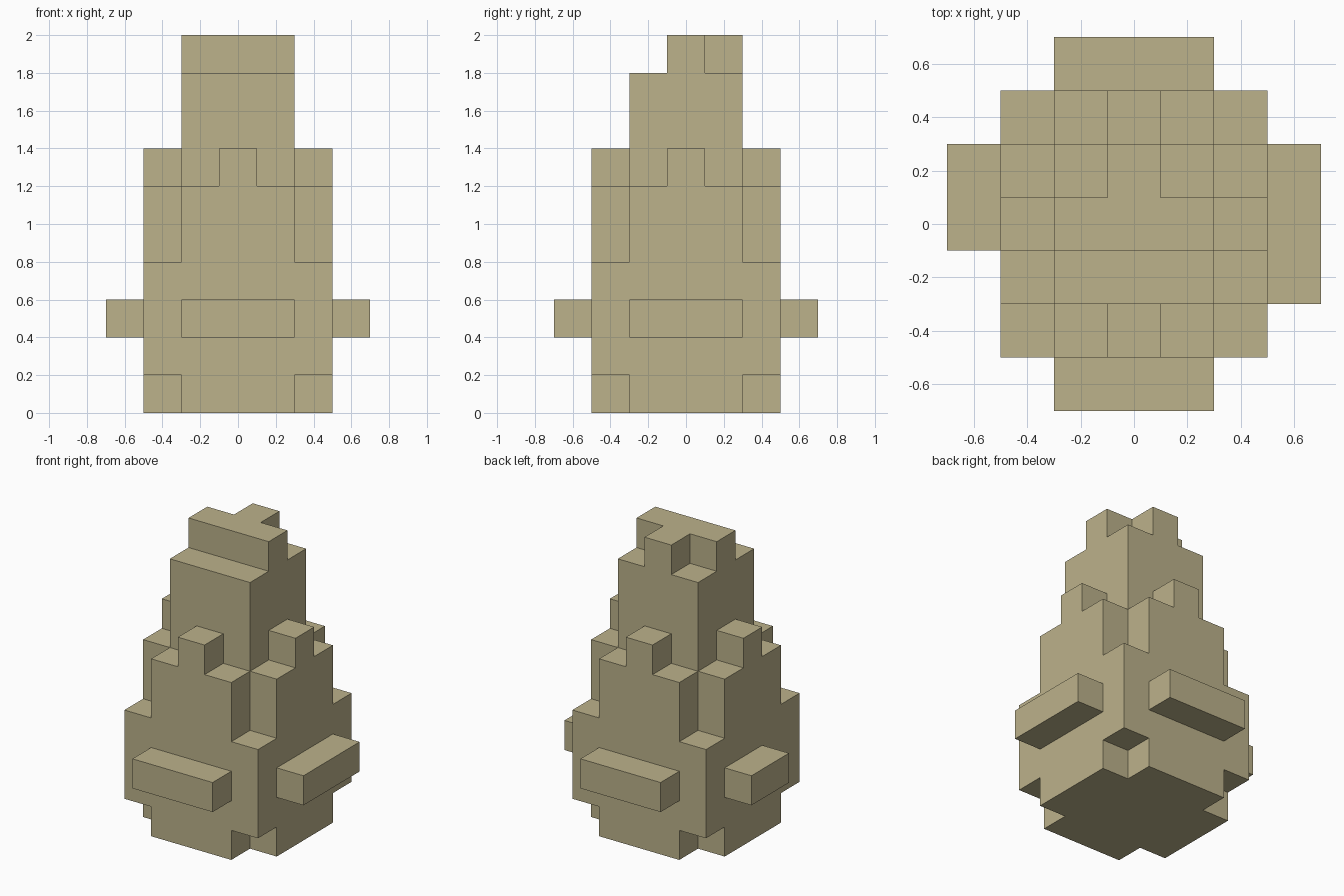
import bpy, bmesh, math
from mathutils import Vector
from itertools import product

CELL = 0.2

cube = bpy.data.objects.get("Cube")
if cube:
    bpy.data.objects.remove(cube, do_unlink=True)

# Single sandy colour
sand = bpy.data.materials.new("sand")
sand.use_nodes = True
colour = (0.503, 0.445, 0.258, 1.0)
sand.diffuse_color = colour
sand.node_tree.nodes["Principled BSDF"].inputs["Base Color"].default_value = colour


def box(x, y, z):
    """Cells in inclusive index ranges, counted from the centre and the floor."""
    return set(product(*(range(a, b + 1) for a, b in (x, y, z))))


def cross(z):
    """Five-cell square with its corners cut away."""
    return box((-2, 2), (-1, 1), z) | box((-1, 1), (-2, 2), z)


def nub(x, y):
    return box((x, x), (y, y), (6, 6))


# Parts as groups of cells
parts = {
    "base": cross((0, 0)),
    "body": box((-2, 2), (-2, 2), (1, 3)),
    "shoulders": cross((4, 5)),
    "neck": box((-1, 1), (-1, 1), (6, 8)),
    "crest": box((-1, 1), (0, 0), (9, 9)) | box((0, 0), (1, 1), (9, 9)),
    "front_ledge": box((-1, 1), (-3, -3), (2, 2)),
    "back_ledge": box((-1, 1), (3, 3), (2, 2)),
    "left_ledge": box((3, 3), (-1, 1), (2, 2)),
    "right_ledge": box((-3, -3), (0, 1), (2, 2)),
    "front_nub": nub(0, -2),
    "back_nub": nub(0, 2),
    "left_nub": nub(2, 0),
    "right_nub": nub(-2, 0),
}
solid = set().union(*parts.values())
directions = [Vector(s * (a == i) for i in range(3)) for a in range(3) for s in (-1, 1)]


def build(name, cells):
    """Outer skin of a part, open where it joins its neighbours."""
    bm = bmesh.new()
    for cell in cells:
        centre = Vector(cell) + Vector((0, 0, 0.5))
        for n in directions:
            if tuple(int(c + d) for c, d in zip(cell, n)) in solid:
                continue
            u = n.yzx
            v = n.cross(u)
            corners = [(-1, -1), (1, -1), (1, 1), (-1, 1)]
            bm.faces.new([bm.verts.new((centre + (n + u * a + v * b) / 2) * CELL)
                          for a, b in corners])
    bmesh.ops.remove_doubles(bm, verts=bm.verts, dist=0.001)
    bmesh.ops.dissolve_limit(bm, angle_limit=math.radians(1),
                             verts=bm.verts, edges=bm.edges)
    mesh = bpy.data.meshes.new(name)
    bm.to_mesh(mesh)
    bm.free()
    mesh.materials.append(sand)
    bpy.context.collection.objects.link(bpy.data.objects.new(name, mesh))


for part_name, part_cells in parts.items():
    build(part_name, part_cells)
